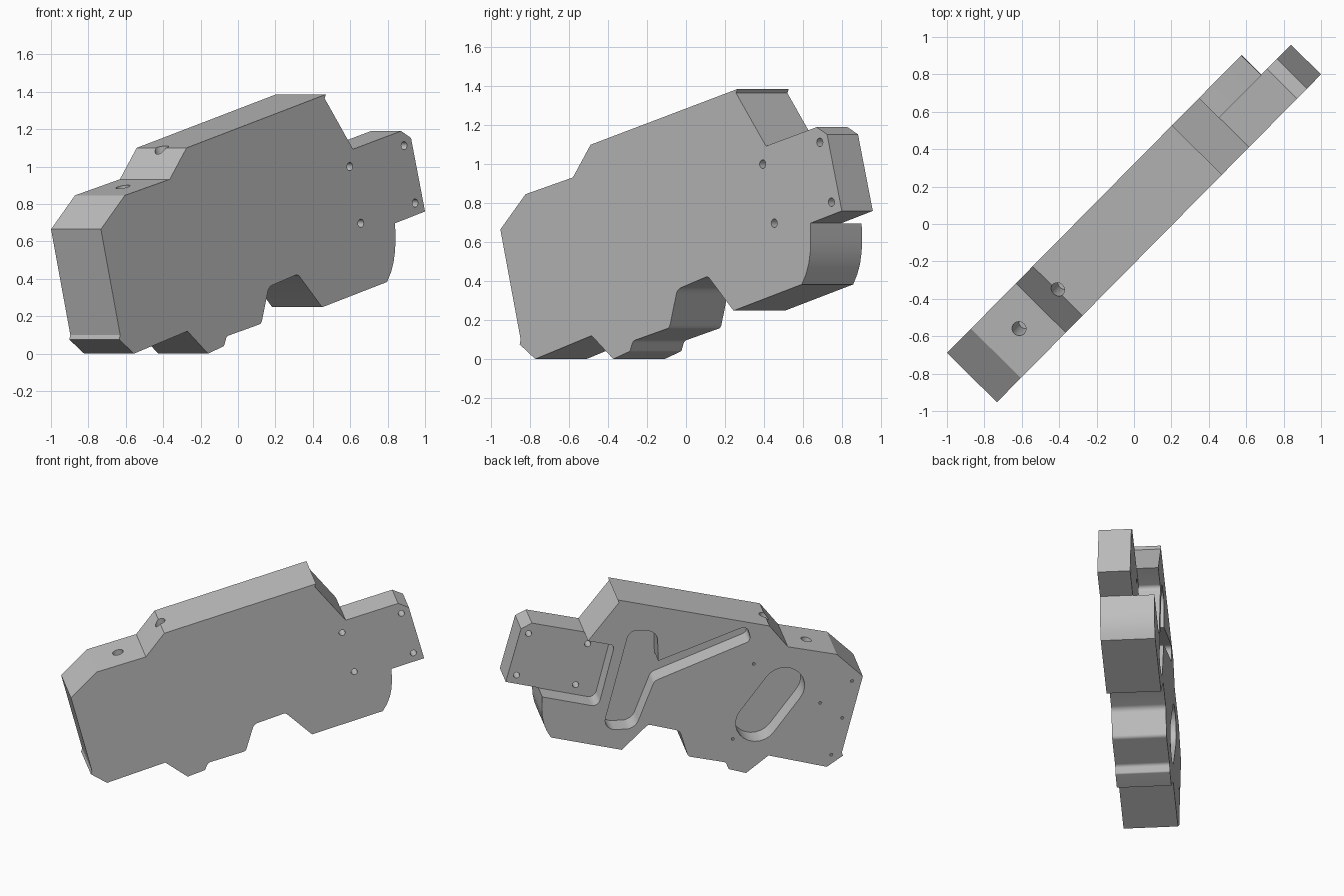
import bpy, bmesh, math
from mathutils import Matrix, Vector

if "Cube" in bpy.data.objects:
    bpy.data.objects.remove(bpy.data.objects["Cube"])

K = 1.4225          # stretches profile x to true length along the plate
THICK = 0.375       # full plate thickness
FLOOR = 0.226       # depth level of every recess floor
FRAME = Matrix(((0.703, -0.711, 0, 0), (0.711, 0.703, 0, -0.2115),
                (0, 0, 1, 0), (0, 0, 0, 1)))

grey = bpy.data.materials.new("machined_grey")
grey.diffuse_color = (0.52, 0.52, 0.52, 1)
grey.use_nodes = True
grey.node_tree.nodes["Principled BSDF"].inputs["Base Color"].default_value = grey.diffuse_color


def rounded(points, steps=6):
    """Outline from (x, z, optional radius) corners."""
    pts = [Vector((p[0] * K, p[1])) for p in points]
    out = []
    for i, p in enumerate(pts):
        r = points[i][2] if len(points[i]) > 2 else 0
        if not r:
            out.append(p)
            continue
        a = (pts[i - 1] - p).normalized()
        b = (pts[(i + 1) % len(pts)] - p).normalized()
        half = a.angle(b) / 2
        t = r / math.tan(half)
        centre = p + (a + b).normalized() * (r / math.sin(half))
        s, e = p + a * t - centre, p + b * t - centre
        for k in range(steps + 1):
            out.append(centre + s.lerp(e, k / steps).normalized() * r)
    return out


def capsule(a, b, r, n=12):
    """Outline of a round-ended slot between two points."""
    a, b = Vector((a[0] * K, a[1])), Vector((b[0] * K, b[1]))
    d = b - a
    ang = math.atan2(d.y, d.x)
    out = []
    for c, start in ((b, ang - math.pi / 2), (a, ang + math.pi / 2)):
        for k in range(n + 1):
            t = start + math.pi * k / n
            out.append(c + Vector((math.cos(t), math.sin(t))) * r)
    return out


def circle(c, r, n=16):
    return [Vector((c[0] * K + r * math.cos(2 * math.pi * k / n),
                    c[1] + r * math.sin(2 * math.pi * k / n))) for k in range(n)]


def prism(name, outline, y0, y1):
    """Extrude an outline through the plate direction."""
    bm = bmesh.new()
    face = bm.faces.new([bm.verts.new((p.x, y0, p.y)) for p in outline])
    res = bmesh.ops.extrude_face_region(bm, geom=[face])
    moved = [v for v in res["geom"] if isinstance(v, bmesh.types.BMVert)]
    bmesh.ops.translate(bm, verts=moved, vec=(0, y1 - y0, 0))
    bmesh.ops.recalc_face_normals(bm, faces=bm.faces)
    return finish(name, bm)


def finish(name, bm):
    me = bpy.data.meshes.new(name)
    bm.to_mesh(me)
    bm.free()
    me.materials.append(grey)
    ob = bpy.data.objects.new(name, me)
    bpy.context.collection.objects.link(ob)
    ob.matrix_world = FRAME
    return ob


# Plate silhouette
plate = prism("plate_body", rounded([
    (-0.733, 0.665), (-0.605, 0.846), (-0.365, 0.932), (-0.275, 1.10),
    (0.47, 1.386), (0.463, 1.365), (0.615, 1.093), (0.872, 1.19),
    (0.925, 1.153), (1.0, 0.76), (0.84, 0.697), (0.842, 0.61),
    (0.840, 0.55), (0.832, 0.49), (0.818, 0.435), (0.797, 0.383),
    (0.45, 0.248), (0.32, 0.425, 0.03), (0.165, 0.358, 0.05),
    (0.125, 0.16, 0.03), (-0.06, 0.093, 0.03), (-0.075, 0.04, 0.015),
    (-0.16, 0.0), (-0.27, 0.12), (-0.556, 0.0), (-0.635, 0.075),
    (-0.63, 0.1)]), 0, THICK)

cutters = []
# Stepped recess leaving the thin end tab
cutters.append(prism("tab_recess", rounded([
    (0.565, 0.588, 0.05), (1.1, 0.797), (1.05, 1.4), (0.64, 1.25),
    (0.615, 1.093), (0.485, 1.043, 0.03)]), FLOOR, 0.6))
# Branched slot
cutters.append(prism("branched_slot", rounded([
    (0.412, 1.152, 0.07), (0.275, 1.125, 0.08), (0.271, 0.90),
    (-0.165, 1.115, 0.04), (-0.185, 1.0, 0.04), (0.29, 0.751, 0.06),
    (0.385, 0.40, 0.09), (0.545, 0.41, 0.07)]), FLOOR, 0.6))
# Oval pocket
cutters.append(prism("oval_pocket", capsule((-0.344, 0.63), (-0.212, 0.381), 0.147),
                     FLOOR, 0.6))
# Bolt holes through the tab
for c in ((0.598, 1.0), (0.888, 1.112), (0.657, 0.697), (0.947, 0.805)):
    cutters.append(prism("tab_hole", circle(c, 0.022), -0.1, 0.6))
# Pin holes in the rear face
for c in ((-0.198, 0.821), (-0.68, 0.635), (-0.524, 0.488),
          (-0.632, 0.361), (-0.095, 0.266), (-0.578, 0.088)):
    cutters.append(prism("pin_hole", circle(c, 0.011, 10), THICK - 0.1, 0.6))
# Drilled holes in the sloping top edge
for x, z in ((-0.478, 0.892), (-0.27, 1.09)):
    bm = bmesh.new()
    bmesh.ops.create_cone(bm, cap_ends=True, segments=24, radius1=0.038,
                          radius2=0.038, depth=0.4)
    bmesh.ops.transform(bm, verts=bm.verts,
                        matrix=Matrix.Translation((x * K, THICK / 2 + 0.005, z))
                        @ Matrix.Rotation(math.radians(-15), 4, 'Y'))
    cutters.append(finish("edge_hole", bm))

# Cut everything, then discard the cutters
for c in cutters:
    mod = plate.modifiers.new(c.name, 'BOOLEAN')
    mod.operation, mod.solver, mod.object = 'DIFFERENCE', 'EXACT', c
bpy.context.view_layer.update()
bpy.context.view_layer.objects.active = plate
plate.select_set(True)
for mod in list(plate.modifiers):
    bpy.ops.object.modifier_apply(modifier=mod.name)
for c in cutters:
    bpy.data.objects.remove(c, do_unlink=True)
bpy.ops.object.shade_smooth_by_angle(angle=math.radians(30))
